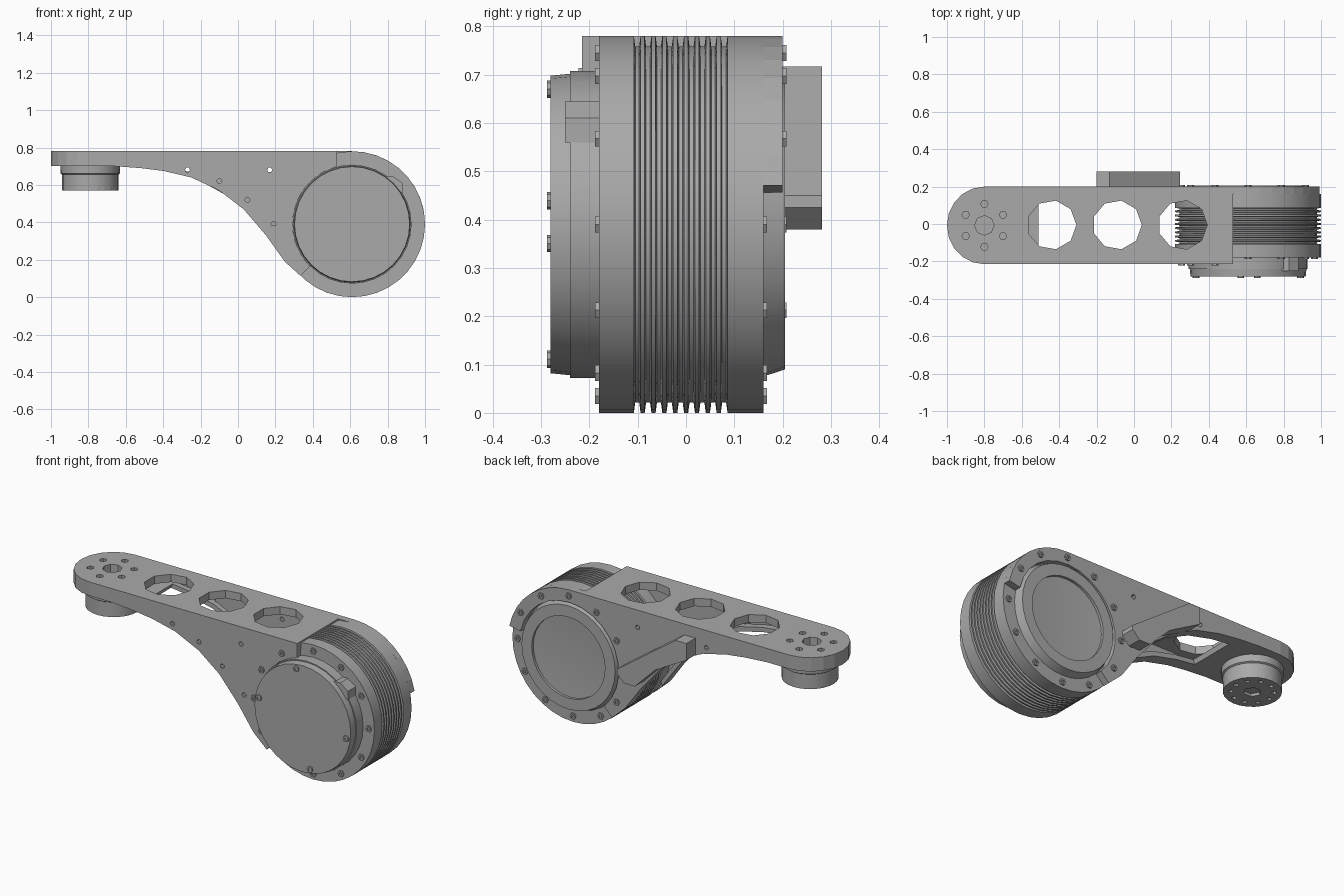
import bpy, bmesh
from math import sin, cos, radians, pi
from mathutils import Matrix

cube = bpy.data.objects.get("Cube")
if cube:
    bpy.data.objects.remove(cube, do_unlink=True)

grey = bpy.data.materials.new("metal grey")
grey.use_nodes = True
colour = (0.4, 0.4, 0.4, 1)
grey.diffuse_color = colour
grey.node_tree.nodes["Principled BSDF"].inputs["Base Color"].default_value = colour

CX, CZ, R = 0.61, 0.39, 0.39            # motor axis and radius
FRONT, BACK, TOP = -0.215, 0.20, 0.78   # bracket limits
HX = -0.80                              # arm head centre
LIE = Matrix.Rotation(pi / 2, 4, 'X')   # local z -> -y


def finish(name, mesh, smooth=False):
    obj = bpy.data.objects.new(name, mesh)
    bpy.context.collection.objects.link(obj)
    mesh.materials.clear()
    mesh.materials.append(grey)
    if smooth:
        bpy.ops.object.select_all(action='DESELECT')
        obj.select_set(True)
        bpy.context.view_layer.objects.active = obj
        bpy.ops.object.shade_smooth_by_angle(angle=radians(30))
    return obj


def arc(cx, cy, r, a0, a1, n):
    """Points along an arc, angles in degrees."""
    return [(cx + r * cos(radians(a0 + (a1 - a0) * i / n)),
             cy + r * sin(radians(a0 + (a1 - a0) * i / n))) for i in range(n + 1)]


def hole(cx, cy, r, n=6):
    return arc(cx, cy, r, 0, 360, n)[:-1]


def plate(name, loops, lo, hi, upright=True):
    """Extrude an outline with holes; upright plates run along y, others along z."""
    cu = bpy.data.curves.new(name, 'CURVE')
    cu.dimensions, cu.fill_mode, cu.extrude = '2D', 'BOTH', (hi - lo) / 2
    for loop in loops:
        sp = cu.splines.new('POLY')
        sp.points.add(len(loop) - 1)
        for p, (a, b) in zip(sp.points, loop):
            p.co = (a, b, 0, 1)
        sp.use_cyclic_u = True
    tmp = bpy.data.objects.new(name + " helper", cu)
    mesh = bpy.data.meshes.new_from_object(tmp)
    bpy.data.objects.remove(tmp)
    mid = (lo + hi) / 2
    mesh.transform(Matrix.Translation((0, mid, 0)) @ LIE if upright
                   else Matrix.Translation((0, 0, mid)))
    bm = bmesh.new()
    bm.from_mesh(mesh)
    bmesh.ops.remove_doubles(bm, verts=bm.verts, dist=1e-5)
    bmesh.ops.recalc_face_normals(bm, faces=bm.faces)
    for f in bm.faces:
        f.smooth = False
    bm.to_mesh(mesh)
    bm.free()
    return finish(name, mesh)


def lathe(name, profile, matrix, steps=32):
    """Spin (radius, height) points about local z."""
    bm = bmesh.new()
    vs = [bm.verts.new((r, 0, h)) for r, h in profile]
    es = [bm.edges.new(p) for p in zip(vs, vs[1:])]
    bmesh.ops.spin(bm, geom=vs + es, cent=(0, 0, 0), axis=(0, 0, 1),
                   angle=2 * pi, steps=steps)
    bmesh.ops.remove_doubles(bm, verts=bm.verts, dist=1e-5)
    bmesh.ops.recalc_face_normals(bm, faces=bm.faces)
    mesh = bpy.data.meshes.new(name)
    bm.to_mesh(mesh)
    bm.free()
    mesh.transform(matrix)
    return finish(name, mesh, True)


def motor(x=CX, z=CZ, y=0):
    """Place a lathe on the y axis, its height running towards the front."""
    return Matrix.Translation((x, y, z)) @ LIE


# Motor housing with cooling fins
housing = [(0, 0.18), (R, 0.18), (R, 0.113)]
for i in range(9):
    h = 0.108 - i * 0.0225
    housing += [(R, h), (0.368, h - 0.003), (0.368, h - 0.011), (R, h - 0.014)]
housing += [(R, -0.16), (0, -0.16)]
lathe("motor_housing", housing, motor(), 36)

# Front cap and rear cover
lathe("front_cap", [(0, 0.28), (0.308, 0.28), (0.312, 0.24), (0.318, 0.24),
                    (0.318, 0.17), (0, 0.17)], motor())
lathe("rear_cover", [(0, -0.175), (0.235, -0.19), (0.235, -0.205), (0.30, -0.205),
                     (0.318, -0.15), (0, -0.15)], motor())

# Bolts on the front cap
for i, a in enumerate((98, 170, 352, 280)):
    x, z = arc(CX, CZ, 0.283, a, a, 1)[0]
    lathe(f"cap_bolt_{i + 1}", [(0, 0.284), (0.008, 0.284), (0.008, 0.288),
                                (0.018, 0.288), (0.018, 0.27)], motor(x, z), 8)

# Flange bolts, raised where a bracket wall lies beneath them
for i in range(12):
    a = i * 30
    x, z = arc(CX, CZ, 0.355, a, a, 1)[0]
    front = 0.215 if 100 < a < 225 else 0.18
    back = 0.20 if 10 < a < 225 else 0.16
    for side, h in (("front", front), ("back", -back)):
        s = 1 if h > 0 else -1
        lathe(f"{side}_flange_bolt_{i + 1}",
              [(0, h + s * 0.002), (0.009, h + s * 0.002), (0.009, h + s * 0.008),
               (0.019, h + s * 0.008), (0.019, h - s * 0.01)], motor(x, z), 6)

# Cable connector beside the front cap
plate("connector", [[(0.80, 0.56), (0.88, 0.56), (0.88, 0.61), (0.83, 0.645),
                     (0.79, 0.645)]], -0.25, -0.18)

# Bracket side walls
belly = [(-0.66, 0.70), (-0.52, 0.69), (-0.4, 0.675), (-0.25, 0.64), (-0.1, 0.57),
         (0.03, 0.47), (0.15, 0.33), (0.25, 0.19), (0.334, 0.114)]
screws = [(-0.27, 0.68), (-0.1, 0.62), (0.17, 0.68), (0.05, 0.52), (0.19, 0.39)]


def wall(name, end, lo, hi):
    outline = belly + arc(CX, CZ, 0.318, 225, end, 16)
    if end < 90:
        outline += arc(CX, CZ, R, end, 90, 8)
    else:
        outline.append((outline[-1][0], TOP))
    outline.append((belly[0][0], TOP))
    plate(name, [outline] + [hole(x, z, 0.014) for x, z in screws], lo, hi)


wall("front_wall", 105, FRONT, -0.18)
wall("back_wall", 12, 0.16, BACK)

# Curved lower edge: a lip along each wall and a bridge near the head
inner = [(x + 0.01, z + 0.025) for x, z in reversed(belly[:-1])]
band = belly[:-1] + inner
plate("front_lower_lip", [band], -0.19, -0.14)
plate("back_lower_lip", [band], 0.13, 0.17)
plate("lower_bridge", [belly[:2] + inner[-2:]], -0.18, 0.16)

# Top plate with three lightening holes
rect = [(-0.62, FRONT), (0.53, FRONT), (0.53, BACK), (-0.62, BACK)]
plate("top_plate", [rect] + [hole(x, -0.005, 0.132, 9) for x in (-0.44, -0.09, 0.26)],
      0.735, TOP, False)

# Arm head with its bolt circle
mid, half = (FRONT + BACK) / 2, (BACK - FRONT) / 2
head = [(HX + (x - HX) * 0.2 / half, y)
        for x, y in arc(HX, mid, half, 90, 270, 10)]
head += [(-0.62, FRONT), (-0.62, BACK)]
bolts = [hole(x, y, 0.02) for x, y in arc(HX, mid, 0.115, 30, 390, 6)[:-1]]
plate("arm_head", [head, hole(HX, mid, 0.052, 8)] + bolts, 0.70, TOP, False)

# Output boss under the head, with a drilled face
boss = Matrix.Translation((HX + 0.01, mid, 0))
lathe("output_boss", [(0, 0.71), (0.16, 0.71), (0.158, 0.66), (0.15, 0.655),
                      (0.15, 0.585), (0, 0.585)], boss, 24)
drill = [hole(x + 0.01, y, 0.013) for x, y in arc(HX, mid, 0.11, 0, 360, 10)[:-1]]
plate("boss_face", [hole(HX + 0.01, mid, 0.15, 24), hole(HX + 0.01, mid, 0.045, 6)]
      + drill, 0.57, 0.585, False)

# Slanted cable guard on the back wall
plate("cable_guard", [[(-0.2, 0.62), (-0.2, 0.717), (-0.13, 0.717), (0.245, 0.45),
                       (0.245, 0.425), (0.2, 0.38), (0.13, 0.38), (0.0, 0.51)]],
      0.19, 0.282)
